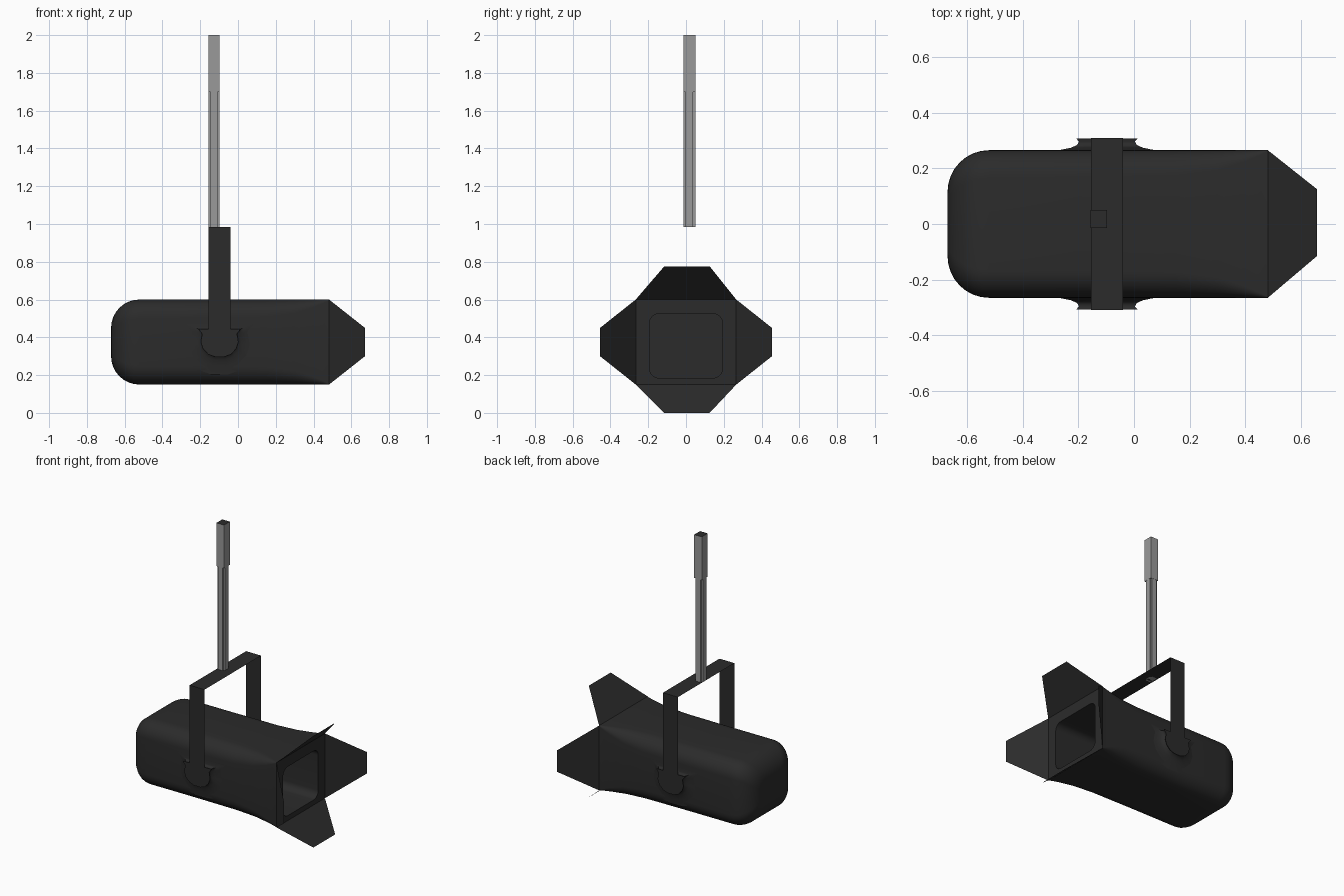
import bpy, bmesh, math

if "Cube" in bpy.data.objects:
    bpy.data.objects.remove(bpy.data.objects["Cube"])

def material(name, c):
    m = bpy.data.materials.new(name)
    m.diffuse_color = (c, c, c, 1)
    m.use_nodes = True
    m.node_tree.nodes["Principled BSDF"].inputs["Base Color"].default_value = m.diffuse_color
    return m

BLACK = material("matte black", 0.024)
STEEL = material("grey steel", 0.32)

def make(name, verts, faces, mats=(BLACK,), smooth=None, solid=True):
    me = bpy.data.meshes.new(name)
    me.from_pydata(verts, [], faces)
    ob = bpy.data.objects.new(name, me)
    bpy.context.collection.objects.link(ob)
    for m in mats:
        me.materials.append(m)
    if solid:
        bm = bmesh.new()
        bm.from_mesh(me)
        bmesh.ops.recalc_face_normals(bm, faces=bm.faces)
        bm.to_mesh(me)
        bm.free()
    if smooth:
        bpy.ops.object.select_all(action='DESELECT')
        bpy.context.view_layer.objects.active = ob
        ob.select_set(True)
        bpy.ops.object.shade_smooth_by_angle(angle=math.radians(smooth))
    return ob

def loft(name, rings, **kw):
    """Skin a list of equal-length rings and cap both ends."""
    n = len(rings[0])
    verts = [v for r in rings for v in r]
    faces = [(k*n + i, k*n + (i+1) % n, (k+1)*n + (i+1) % n, (k+1)*n + i)
             for k in range(len(rings) - 1) for i in range(n)]
    faces += [tuple(range(n)), tuple(range(len(verts) - n, len(verts)))]
    return make(name, verts, faces, **kw)

def rounded(x, hy, hz, r, zc=0.375, n=8):
    """Rounded rectangle ring across the x axis."""
    pts = []
    for q, (sy, sz) in enumerate([(1, 1), (-1, 1), (-1, -1), (1, -1)]):
        for i in range(n + 1):
            a = math.pi/2 * (q + i/n)
            pts.append((x, sy*(hy - r) + r*math.cos(a), zc + sz*(hz - r) + r*math.sin(a)))
    return pts

# lamp housing: rounded rear, square front rim, hollow mouth
HY, HZ, R = 0.266, 0.225, 0.15
rings = []
for i in range(9):
    a = math.pi/2 * i/8
    d = R * (1 - math.sin(a))
    rings.append(rounded(-0.672 + R*(1 - math.cos(a)), HY - d, HZ - d, 0.1 - 0.05*d/R))
for x, r in [(-0.2, 0.1), (0.15, 0.095), (0.3, 0.075), (0.4, 0.042), (0.45, 0.02), (0.482, 0.003)]:
    rings.append(rounded(x, HY, HZ, r))
for x in (0.482, 0.05):
    rings.append(rounded(x, 0.193, 0.17, 0.05, 0.355))
loft("lamp_housing", rings, smooth=35)

# four thin barn doors, each tilted 45 degrees outward
XF, XT = 0.482, 0.66
for s, side in ((1, "back"), (-1, "front")):
    make("barn_door_" + side,
         [(XF, s*0.266, 0.15), (XF, s*0.266, 0.6), (0.672, s*0.455, 0.45), (0.672, s*0.455, 0.3)],
         [(0, 1, 2, 3)], solid=False)
for z0, z1, side in ((0.6, 0.776, "top"), (0.15, 0.0, "bottom")):
    make("barn_door_" + side,
         [(XF, -0.266, z0), (XF, 0.266, z0), (XT, 0.125, z1), (XT, -0.115, z1)],
         [(0, 1, 2, 3)], solid=False)

# yoke: one thin strap bent over the housing
X0, X1 = -0.155, -0.04
path = [(-0.31, 0.36), (-0.31, 0.985), (0.31, 0.985), (0.31, 0.36)]
make("yoke", [(x, y, z) for y, z in path for x in (X0, X1)],
     [(2*i, 2*i + 1, 2*i + 3, 2*i + 2) for i in range(3)], solid=False)

# pivot mounts: flared necks growing from the housing sides
half = [(0.112, 0.045), (0.092, 0.018), (0.1, -0.025), (0.088, -0.06), (0.06, -0.09), (0.025, -0.103)]
outline = half + [(-x, z) for x, z in reversed(half)]
for s, side in ((1, "back"), (-1, "front")):
    loft("pivot_mount_" + side,
         [[(-0.0975 + k*x, s*y, 0.4 + k*z) for x, z in outline]
          for y, k in ((0.309, 1), (0.297, 0.9), (0.285, 0.96), (0.275, 1.15), (0.268, 1.45), (0.262, 1.9))],
         smooth=50)

# hanging pole: plus-shaped shaft with a square sleeve and dark top
PX, PY = -0.127, 0.018
def square(h, z):
    return [(PX + a*h*0.92, PY + b*h, z) for a, b in ((-1, -1), (1, -1), (1, 1), (-1, 1))]
def plus(h, g, z):
    pts = [(h, -g), (h, g), (g, g), (g, h), (-g, h), (-g, g),
           (-h, g), (-h, -g), (-g, -g), (-g, -h), (g, -h), (g, -g)]
    return [(PX + x*0.92, PY + y, z) for x, y in pts]
loft("pole_shaft", [plus(0.031, 0.02, 0.985), plus(0.031, 0.02, 1.7)], mats=(STEEL,))
sleeve = loft("pole_sleeve", [square(0.032, 1.7), square(0.032, 2.0)], mats=(STEEL, BLACK))
for p in sleeve.data.polygons:
    p.material_index = 1 if p.normal.z > 0.9 else 0
